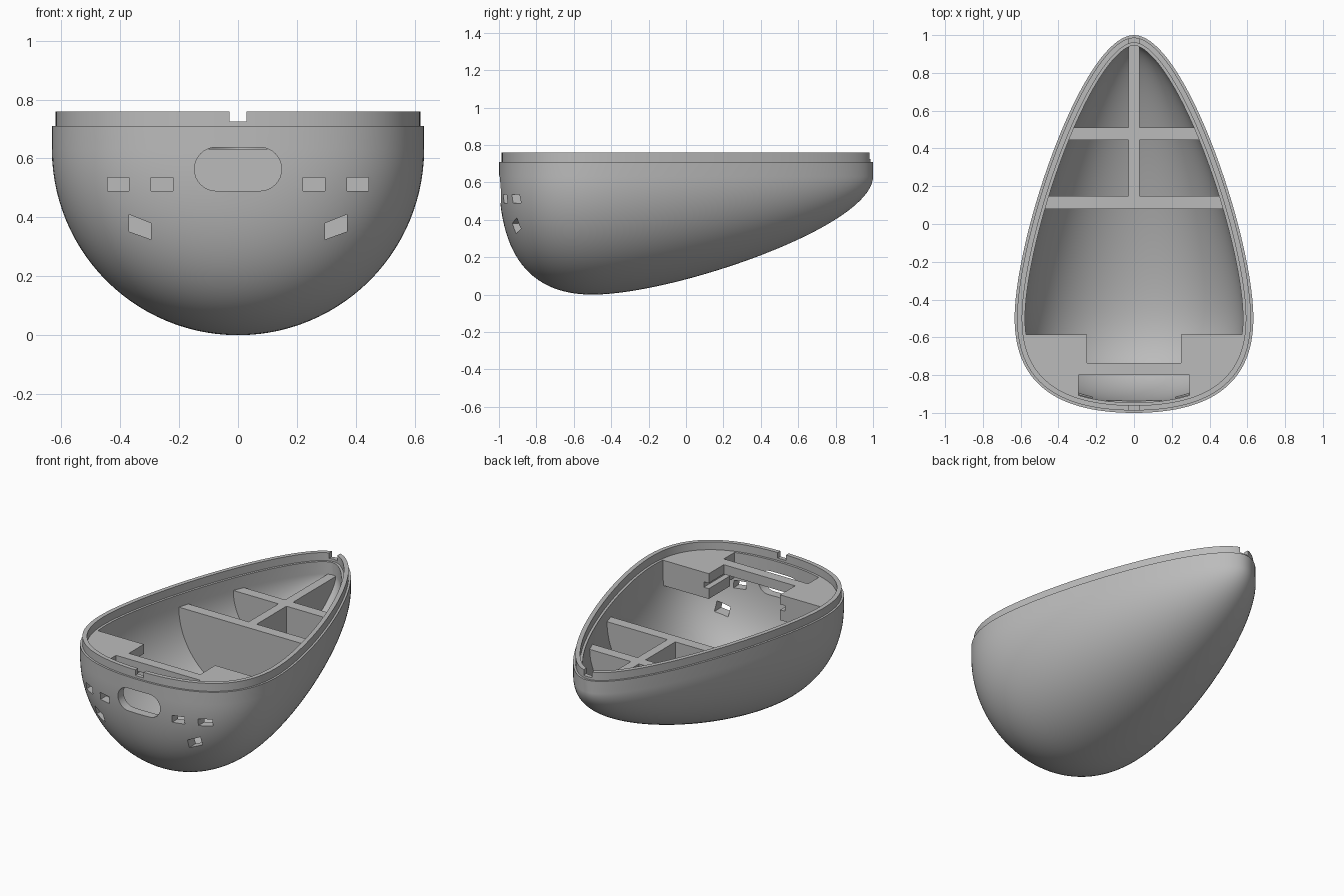
import bpy
import bmesh
from math import pi, cos, sin
from mathutils import Vector
from mathutils.geometry import interpolate_bezier

if "Cube" in bpy.data.objects:
    bpy.data.objects.remove(bpy.data.objects["Cube"])

R = 0.632       # largest radius, also the height of the egg's axis
RIM = 0.71      # ledge height
LIP = 0.76      # top of the raised lip
WALL = 0.055
MID = -0.5      # station of the widest section

grey = bpy.data.materials.new("plain grey")
grey.use_nodes = True
grey.diffuse_color = (0.5, 0.5, 0.5, 1)
grey.node_tree.nodes["Principled BSDF"].inputs["Base Color"].default_value = (0.5, 0.5, 0.5, 1)


def make(name, bm):
    bmesh.ops.remove_doubles(bm, verts=bm.verts, dist=1e-5)
    bmesh.ops.recalc_face_normals(bm, faces=bm.faces)
    mesh = bpy.data.meshes.new(name)
    bm.to_mesh(mesh)
    bm.free()
    mesh.materials.append(grey)
    obj = bpy.data.objects.new(name, mesh)
    bpy.context.collection.objects.link(obj)
    return obj


def profile(d):
    """Egg half outline as (y, radius), moved inward by d."""
    nose, wide, tail = Vector((-1, 0, 0)), Vector((MID, R, 0)), Vector((1, 0, 0))
    pts = interpolate_bezier(nose, nose + Vector((0, 0.45, 0)), wide - Vector((0.31, 0, 0)), wide, 28)
    pts += interpolate_bezier(wide, wide + Vector((0.43, 0, 0)), tail + Vector((0, 0.27, 0)), tail, 40)[1:]
    out = [(-1 + d, 0)]
    for a, p, b in zip(pts, pts[1:], pts[2:]):
        t = (b - a).normalized()
        y, r = p.x + t.y * d, p.y - t.x * d
        if r > 0.004:
            out.append((y, r))
    return out + [(1 - d, 0)]


def egg(name, d, top):
    """Half-round below the axis, straight walls up to the top."""
    bm = bmesh.new()
    n = 56
    rings = []
    for y, r in profile(d):
        sec = [(r, top)] + [(r * cos(pi * i / n), R - r * sin(pi * i / n)) for i in range(n + 1)] + [(-r, top)]
        rings.append([bm.verts.new((x, y, z)) for x, z in sec])
    for a, b in zip(rings, rings[1:]):
        for i in range(len(a)):
            j = (i + 1) % len(a)
            bm.faces.new((a[i], a[j], b[j], b[i]))
    bmesh.ops.dissolve_degenerate(bm, dist=1e-5, edges=bm.edges)
    return make(name, bm)


def prism(name, loop, lo, hi, axis="z"):
    """Extrude a closed 2D loop along z, or along y for (x, z) loops."""
    bm = bmesh.new()
    place = (lambda p, h: (p[0], p[1], h)) if axis == "z" else (lambda p, h: (p[0], h, p[1]))
    ends = [[bm.verts.new(place(p, h)) for p in loop] for h in (lo, hi)]
    for e in ends:
        bm.faces.new(e)
    for i in range(len(loop)):
        j = (i + 1) % len(loop)
        bm.faces.new((ends[0][i], ends[0][j], ends[1][j], ends[1][i]))
    return make(name, bm)


def box(name, x0, x1, y0, y1, z0, z1):
    return prism(name, [(x0, y0), (x1, y0), (x1, y1), (x0, y1)], z0, z1)


def combine(obj, other, operation):
    mod = obj.modifiers.new("cut", "BOOLEAN")
    mod.operation, mod.object, mod.solver = operation, other, "EXACT"
    bpy.context.view_layer.objects.active = obj
    bpy.ops.object.modifier_apply(modifier=mod.name)
    bpy.data.objects.remove(other)


def outline(d):
    half = profile(d)
    return [(r, y) for y, r in half] + [(-r, y) for y, r in half[-2:0:-1]]


# Hollow hull
hull = egg("hull", 0, RIM)
combine(hull, egg("cavity", WALL, 1.0), "DIFFERENCE")

# Windows through the front wall: one pill, then mirrored small openings
pill = []
for side in (1, -1):
    for i in range(17):
        a = -pi / 2 + pi * i / 16
        pill.append((side * (0.074 + 0.074 * cos(a)), 0.564 + side * 0.074 * sin(a)))
windows = [pill]
for s in (1, -1):
    for x0, x1 in ((0.22, 0.295), (0.37, 0.443)):
        windows.append([(s * x0, 0.49), (s * x1, 0.49), (s * x1, 0.536), (s * x0, 0.536)])
    windows.append([(s * 0.295, 0.325), (s * 0.37, 0.352), (s * 0.37, 0.41), (s * 0.295, 0.38)])
for loop in windows:
    combine(hull, prism("window_cutter", loop, -1.2, -0.7, "y"), "DIFFERENCE")

# Raised lip with a notch at the nose and the tail
lip = prism("lip", outline(0.013), RIM - 0.004, LIP)
combine(lip, prism("lip_hole", outline(0.04), 0.6, 0.9), "DIFFERENCE")
combine(lip, box("notch", -0.029, 0.029, -1.2, 1.2, 0.725, 0.9), "DIFFERENCE")

# Ribs fitted to the inside of the hull
ribs = [
    ("middle_rib", (-0.7, 0.7, 0.08, 0.147)),
    ("rear_rib", (-0.7, 0.7, 0.445, 0.512)),
    ("long_rib", (-0.028, 0.028, 0.1, 1.1)),
]
parts = [hull, lip]
for name, (x0, x1, y0, y1) in ribs:
    rib = box(name, x0, x1, y0, y1, -0.1, R)
    combine(rib, egg("fit", WALL - 0.005, 0.9), "INTERSECT")
    parts.append(rib)

# Front deck: deep side blocks, a thin bridge and two openings
deck = box("front_deck", -0.7, 0.7, -1.1, -0.585, 0.55, RIM)
combine(deck, egg("fit", WALL - 0.001, 0.9), "INTERSECT")
for size in (
    (-0.25, 0.25, -0.735, -0.5, 0.4, 0.9),      # rear recess
    (-0.295, 0.295, -0.96, -0.80, 0.4, 0.9),    # slot behind the nose
    (-0.25, 0.25, -0.85, -0.5, 0.4, 0.65),      # space under the bridge
    (-0.285, 0.285, -0.85, -0.5, 0.615, 0.65),  # side grooves
):
    combine(deck, box("deck_cutter", *size), "DIFFERENCE")
parts.append(deck)

# Smooth curved walls with crisp edges
bpy.ops.object.select_all(action="DESELECT")
for p in parts:
    p.select_set(True)
bpy.context.view_layer.objects.active = hull
bpy.ops.object.shade_smooth_by_angle(angle=0.5)
